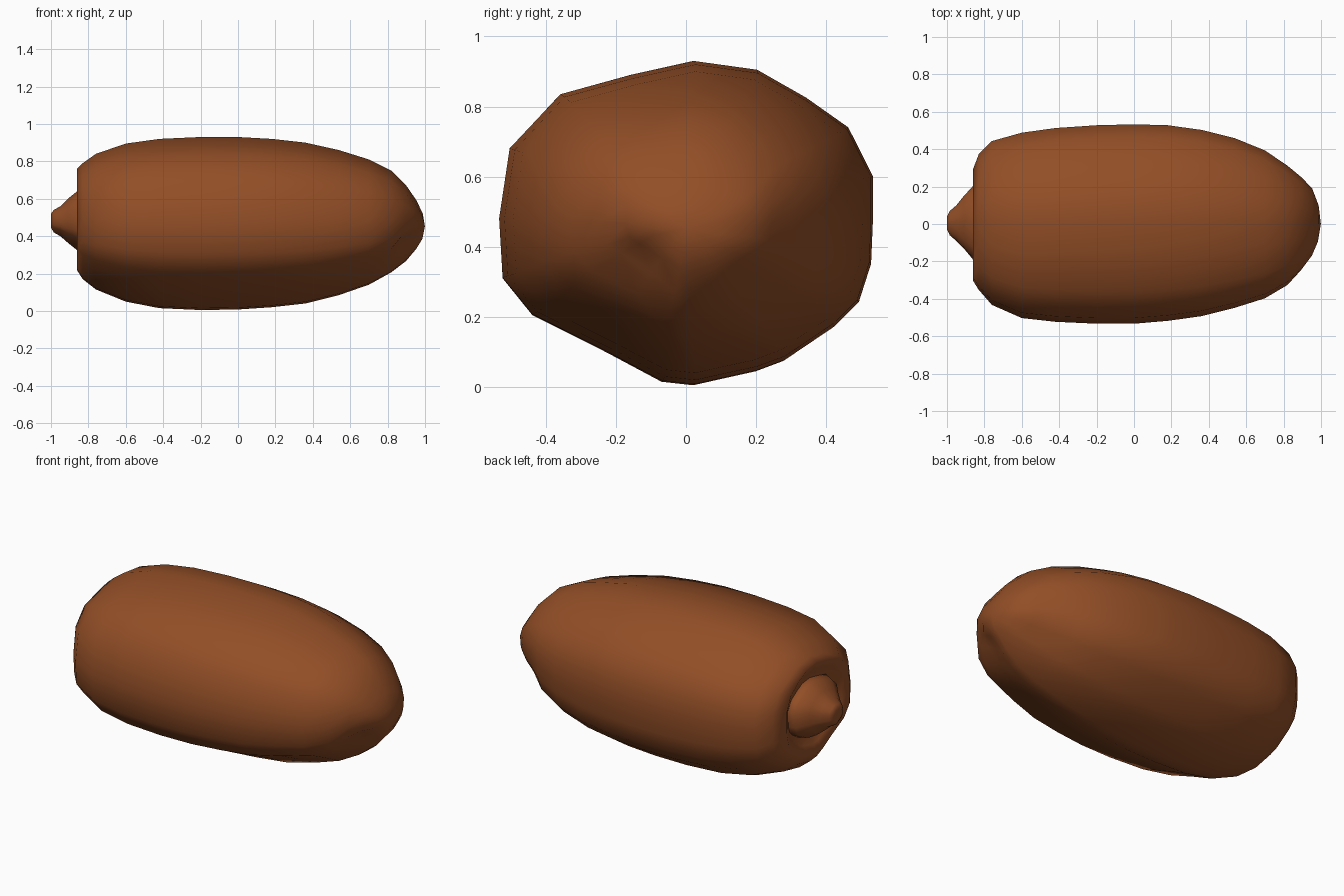
import bpy, bmesh, math

if "Cube" in bpy.data.objects:
    bpy.data.objects.remove(bpy.data.objects["Cube"])

skin = bpy.data.materials.new("date brown")
skin.diffuse_color = (0.29, 0.077, 0.02, 1)
skin.use_nodes = True
skin.node_tree.nodes["Principled BSDF"].inputs["Base Color"].default_value = skin.diffuse_color

# lumpy cross-section (y, z), seen from the +x end
SECTION = [(.02, .93), (.2, .905), (.34, .825), (.46, .74), (.53, .6), (.53, .47), (.525, .35),
           (.49, .24), (.42, .17), (.28, .075), (.2, .045), (.02, .005), (-.07, .015),
           (-.23, .1), (-.44, .205), (-.525, .31), (-.535, .48), (-.505, .68),
           (-.36, .835), (-.16, .89)]
UNIT = [(y / .532, (z - .4675) / .4625) for y, z in SECTION]

# x, min y, max y, min z, max z along the fruit
BODY = [(-.815, -.2, .21, .32, .65), (-.84, -.25, .25, .27, .71), (-.862, -.3, .29, .22, .76),
        (-.83, -.35, .375, .17, .79), (-.76, -.43, .445, .115, .84), (-.6, -.5, .49, .05, .895),
        (-.42, -.52, .515, .015, .92), (-.2, -.53, .53, .005, .93), (0, -.53, .535, .008, .93),
        (.18, -.515, .53, .02, .92), (.36, -.49, .505, .04, .9), (.54, -.445, .46, .085, .86),
        (.7, -.395, .395, .14, .81), (.82, -.325, .315, .205, .75), (.9, -.25, .25, .265, .67),
        (.955, -.18, .19, .33, .59), (.988, -.1, .1, .385, .52)]
STEM = [(-.8, -.21, .22, .31, .66), (-.86, -.19, .205, .325, .64), (-.91, -.13, .15, .365, .6),
        (-.95, -.09, .1, .4, .56), (-.985, -.06, .07, .42, .54), (-1, -.03, .04, .445, .52)]


def dent(co, centre, radius, depth):
    d2 = sum((a - b) ** 2 for a, b in zip(co, centre))
    return depth * math.exp(-d2 / radius ** 2)


def loft(name, rings, tip_x, dents=()):
    bm = bmesh.new()
    loops = []
    for x, y0, y1, z0, z1 in rings:
        loops.append([bm.verts.new((x, (y0 + y1) / 2 + u * (y1 - y0) / 2,
                                    (z0 + z1) / 2 + w * (z1 - z0) / 2)) for u, w in UNIT])
    n = len(UNIT)
    for a, b in zip(loops, loops[1:]):
        for i in range(n):
            bm.faces.new((a[i], a[(i + 1) % n], b[(i + 1) % n], b[i]))
    _, y0, y1, z0, z1 = rings[-1]
    tip = bm.verts.new((tip_x, (y0 + y1) / 2, (z0 + z1) / 2))
    for i in range(n):
        bm.faces.new((loops[-1][i], loops[-1][(i + 1) % n], tip))
    bm.faces.new(loops[0])
    bmesh.ops.recalc_face_normals(bm, faces=bm.faces)
    bm.normal_update()
    moves = [(v, v.normal * sum(dent(v.co, *d) for d in dents)) for v in bm.verts]
    for v, m in moves:
        v.co -= m
    mesh = bpy.data.meshes.new(name)
    bm.to_mesh(mesh)
    bm.free()
    mesh.materials.append(skin)
    for p in mesh.polygons:
        p.use_smooth = True
    bpy.context.collection.objects.link(bpy.data.objects.new(name, mesh))


# fruit body with a pinched dimple and a flattened lower side at the blunt end
loft("fruit_body", BODY, 1.0,
     [((.92, -.17, .36), .1, .06), ((.82, .25, .3), .15, .03)])
# stem nub at the narrow end
loft("stem_nub", STEM, -.99)
